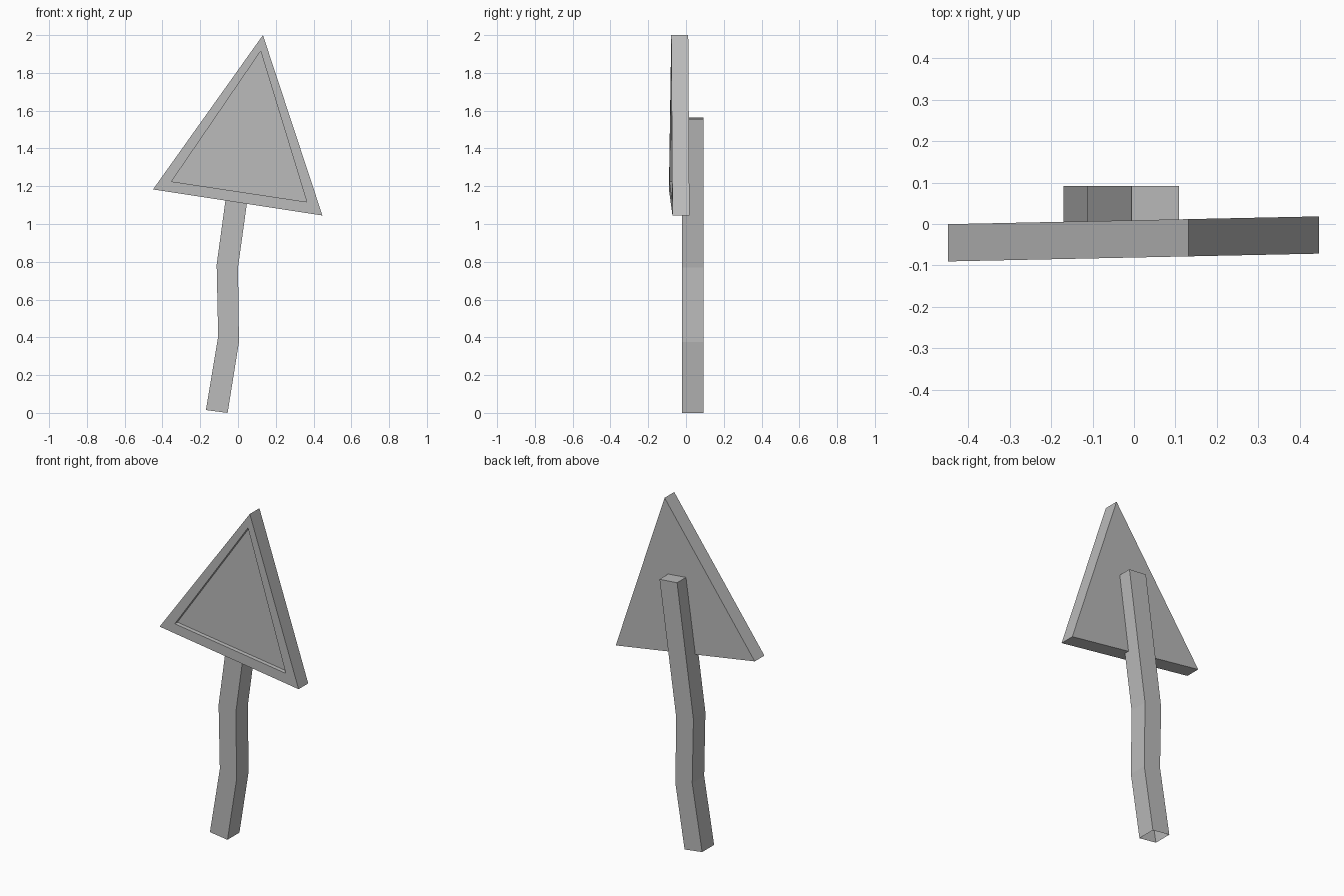
import bpy, bmesh
from mathutils import Vector

cube = bpy.data.objects.get("Cube")
if cube:
    bpy.data.objects.remove(cube, do_unlink=True)

grey = bpy.data.materials.new("plain_grey")
grey.use_nodes = True
colour = (0.5, 0.5, 0.5, 1)
grey.diffuse_color = colour
grey.node_tree.nodes["Principled BSDF"].inputs["Base Color"].default_value = colour


def loft(name, rings, cap_start, cap_end):
    """Skin a list of equal-sized vertex rings into one flat-shaded part."""
    bm = bmesh.new()
    loops = [[bm.verts.new(p) for p in ring] for ring in rings]
    for a, b in zip(loops, loops[1:]):
        for i in range(len(a)):
            j = (i + 1) % len(a)
            bm.faces.new((a[i], a[j], b[j], b[i]))
    if cap_start:
        bm.faces.new(loops[0][::-1])
    if cap_end:
        bm.faces.new(loops[-1])
    bmesh.ops.recalc_face_normals(bm, faces=bm.faces)
    mesh = bpy.data.meshes.new(name)
    bm.to_mesh(mesh)
    bm.free()
    mesh.materials.append(grey)
    obj = bpy.data.objects.new(name, mesh)
    bpy.context.collection.objects.link(obj)
    return obj


# Crooked square post, open underneath: left and right edge points going up
post_edges = [((-0.17, 0.015), (-0.055, 0.0)),
              ((-0.105, 0.405), (0.005, 0.375)),
              ((-0.113, 0.785), (0.0, 0.77)),
              ((-0.006, 1.565), (0.109, 1.555))]
FRONT, BACK = -0.02, 0.092
post_rings = [[(l[0], FRONT, l[1]), (r[0], FRONT, r[1]),
               (r[0], BACK, r[1]), (l[0], BACK, l[1])] for l, r in post_edges]
loft("post", post_rings, False, True)

# Tilted triangular sign with a shallow recessed panel
outer = [(-0.45, 1.183), (0.447, 1.045), (0.132, 2.0)]
inner = [(-0.352, 1.225), (0.364, 1.117), (0.12, 1.915)]


def sign_ring(corners, depth):
    """Ring set back from the slightly turned front plane of the sign."""
    return [Vector((x, -0.081 + 0.021 * x + depth, z)) for x, z in corners]


sign_rings = [sign_ring(outer, 0.09), sign_ring(outer, 0),
              sign_ring(inner, 0), sign_ring(inner, 0.025)]
loft("sign_board", sign_rings, True, True)
